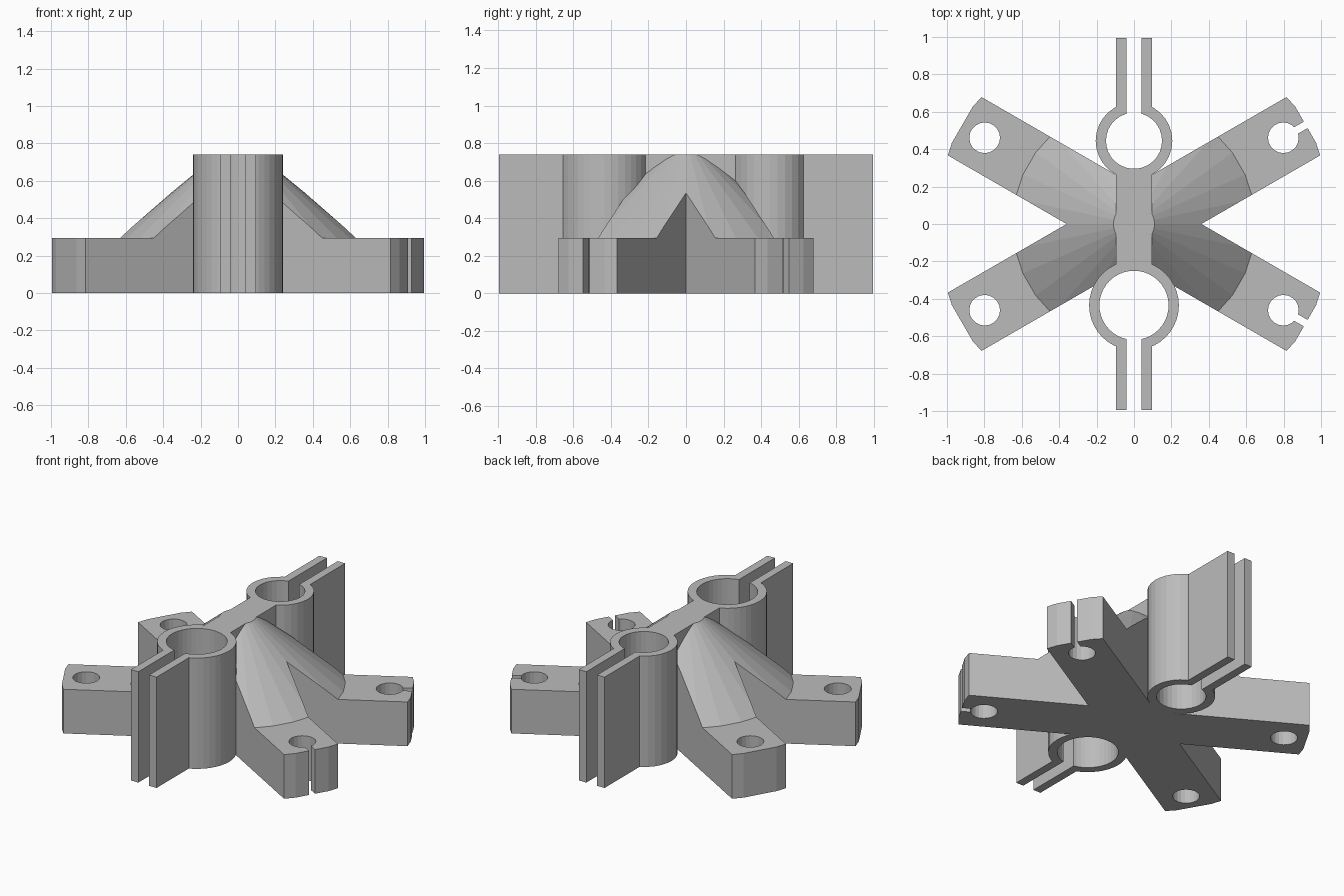
import bpy, bmesh
from math import pi, cos, sin, radians
from mathutils import Matrix, Vector

cube = bpy.data.objects.get("Cube")
if cube:
    bpy.data.objects.remove(cube, do_unlink=True)

HEIGHT = 0.74        # clamps and spine
ARM_TOP = 0.295      # flat part of the arms
ARM_ANGLE = radians(30)

grey = bpy.data.materials.new("plain_grey")
grey.use_nodes = True
colour = (0.5, 0.5, 0.5, 1)
grey.diffuse_color = colour
grey.node_tree.nodes["Principled BSDF"].inputs["Base Color"].default_value = colour


def make_object(name, bm):
    bmesh.ops.recalc_face_normals(bm, faces=bm.faces)
    mesh = bpy.data.meshes.new(name)
    bm.to_mesh(mesh)
    bm.free()
    mesh.materials.append(grey)
    obj = bpy.data.objects.new(name, mesh)
    bpy.context.collection.objects.link(obj)
    return obj


def box(name, low, high, turn=0):
    low, high = Vector(low), Vector(high)
    bm = bmesh.new()
    bmesh.ops.create_cube(bm, size=1)
    size = Matrix.Diagonal((*(high - low), 1))
    place = Matrix.Rotation(turn, 4, 'Z') @ Matrix.Translation((low + high) / 2)
    bm.transform(place @ size)
    return make_object(name, bm)


def lathe(name, profile, sides, centre=(0, 0)):
    """Stack of rings given as (radius, height), capped at both ends."""
    bm = bmesh.new()
    rings = []
    for r, z in profile:
        rings.append([bm.verts.new((centre[0] + r * cos(2 * pi * i / sides),
                                    centre[1] + r * sin(2 * pi * i / sides), z))
                      for i in range(sides)])
    for a, b in zip(rings, rings[1:]):
        for i in range(sides):
            j = (i + 1) % sides
            bm.faces.new((a[i], a[j], b[j], b[i]))
    bm.faces.new(rings[0])
    bm.faces.new(rings[-1])
    return make_object(name, bm)


def combine(target, other, operation):
    mod = target.modifiers.new(operation.lower(), 'BOOLEAN')
    mod.operation = operation
    mod.solver = 'EXACT'
    mod.object = other
    bpy.context.view_layer.objects.active = target
    bpy.ops.object.modifier_apply(modifier=mod.name)
    bpy.data.objects.remove(other, do_unlink=True)


# Crossed arms, trimmed by a disc with a cone rising from it
bracket = box("cross_bracket", (-1.2, -0.18, 0), (1.2, 0.18, 1), ARM_ANGLE)
combine(bracket, box("second_arm", (-1.2, -0.18, 0), (1.2, 0.18, 1), -ARM_ANGLE), 'UNION')
envelope = [(1.066, 0), (1.066, ARM_TOP), (0.65, ARM_TOP), (0.11, HEIGHT)]
combine(bracket, lathe("arm_envelope", envelope, 30), 'INTERSECT')

# Spine that joins the two clamps and forms their jaws
combine(bracket, box("spine", (-0.095, -0.995, 0), (0.095, 0.995, HEIGHT)), 'UNION')

# Clamp rings: centre y, outer radius, bore radius, sides
clamps = [(-0.435, 0.24, 0.185, 40), (0.445, 0.205, 0.15, 30)]
for y, outer, bore, sides in clamps:
    combine(bracket, lathe("clamp_ring", [(outer, 0), (outer, HEIGHT)], sides, (0, y)), 'UNION')

# Bores and the gaps between the jaws
for y, outer, bore, sides in clamps:
    combine(bracket, lathe("clamp_bore", [(bore, -0.1), (bore, 1)], sides, (0, y)), 'DIFFERENCE')
    end = 1.2 if y > 0 else -1.2
    combine(bracket, box("jaw_gap", (-0.04, min(y, end), -0.1),
                         (0.04, max(y, end), 1)), 'DIFFERENCE')

# Rod hole and split at the end of each arm
for turn in (ARM_ANGLE, pi - ARM_ANGLE, pi + ARM_ANGLE, -ARM_ANGLE):
    spot = (0.922 * cos(turn), 0.922 * sin(turn))
    combine(bracket, lathe("rod_hole", [(0.082, -0.1), (0.082, 1)], 20, spot), 'DIFFERENCE')
    combine(bracket, box("arm_split", (0.922, -0.02, -0.1), (1.2, 0.02, 1), turn), 'DIFFERENCE')

for face in bracket.data.polygons:
    face.use_smooth = False
    face.material_index = 0
